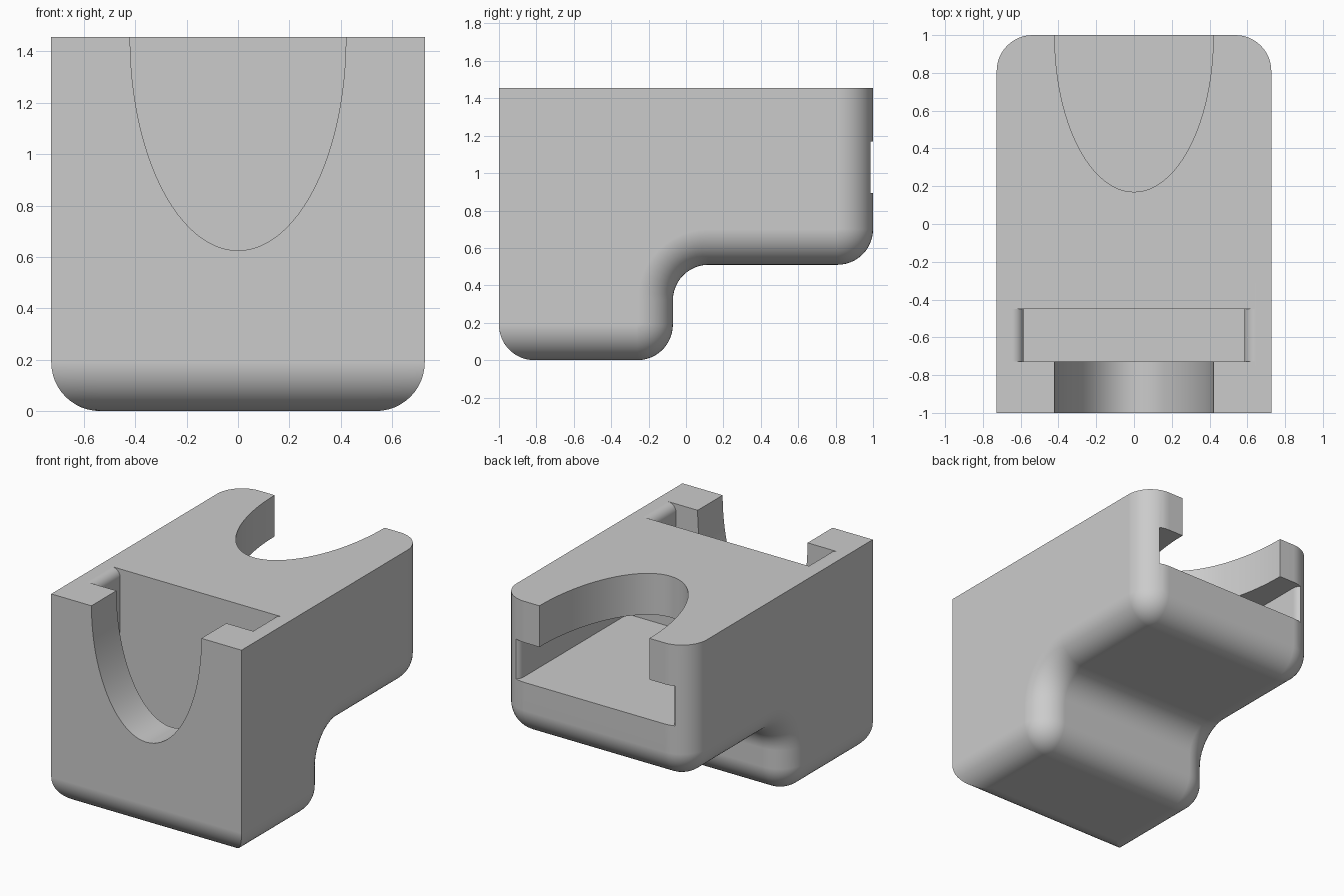
import bpy, bmesh, math

cube = bpy.data.objects.get("Cube")
if cube:
    bpy.data.objects.remove(cube, do_unlink=True)

W, H = 0.727, 1.455          # half width, height
R = 0.19                     # fillet radius
STEP_Y, STEP_Z = -0.07, 0.51  # underside step
N = 12                       # segments per fillet

grey = bpy.data.materials.new("plain_grey")
grey.use_nodes = True
grey.diffuse_color = (0.6, 0.6, 0.6, 1)
bsdf = next(n for n in grey.node_tree.nodes if n.type == 'BSDF_PRINCIPLED')
bsdf.inputs["Base Color"].default_value = (0.6, 0.6, 0.6, 1)


def make_object(name, bm):
    bmesh.ops.remove_doubles(bm, verts=bm.verts, dist=1e-5)
    bmesh.ops.recalc_face_normals(bm, faces=bm.faces)
    mesh = bpy.data.meshes.new(name)
    bm.to_mesh(mesh)
    bm.free()
    mesh.materials.append(grey)
    obj = bpy.data.objects.new(name, mesh)
    bpy.context.collection.objects.link(obj)
    return obj


def arc(cx, cy, r, a0, a1, n=N):
    return [(cx + r * math.cos(math.radians(a0 + (a1 - a0) * i / n)),
             cy + r * math.sin(math.radians(a0 + (a1 - a0) * i / n))) for i in range(n + 1)]


def loft(rings):
    bm = bmesh.new()
    loops = [[bm.verts.new(p) for p in ring] for ring in rings]
    k = len(loops[0])
    for a, b in zip(loops, loops[1:]):
        for i in range(k):
            j = (i + 1) % k
            bm.faces.new((a[i], a[j], b[j], b[i]))
    bm.faces.new(loops[0])
    bm.faces.new(loops[-1])
    return bm


def side_profile(phi):
    """Stepped side outline, shrunk by the side fillet at angle phi."""
    o = R * (1 - math.cos(math.radians(phi)))
    pts = [(-1, H)]
    pts += arc(-1 + R, R, R, 180, 270 - phi)                  # front bottom
    pts += arc(STEP_Y - R, R, R - o, 270, 360)                # rear of lower block
    pts += arc(STEP_Y + R, STEP_Z - R, R + o, 180, 90)        # inner step
    pts += arc(1 - R, STEP_Z + R, R - o, 270, 360)            # back bottom
    return pts + [(1 - o, H)]


# Main body, lofted across its width with rounded sides
phis = [90 * i / N for i in range(N + 1)]
stations = [(-1, p) for p in reversed(phis)] + [(1, p) for p in phis]
body = make_object("holder_body", loft([
    [(s * (W - R + R * math.sin(math.radians(p))), y, z) for y, z in side_profile(p)]
    for s, p in stations]))

# Outlines of the cuts as (x, depth)
SLOT_W, LIP, SLOT_D = 0.585, 0.06, 1.2
half_slot = [(SLOT_W, SLOT_D)] + arc(SLOT_W + LIP, LIP, LIP, 180, 270, 8) + [(SLOT_W + LIP, -0.1)]
slot = half_slot + [(-x, d) for x, d in reversed(half_slot)]
notch = [(0.42, -0.1)] + [
    (0.42 * math.cos(math.pi * i / 48), 0.83 * math.sin(math.pi * i / 48)) for i in range(49)
] + [(-0.42, -0.1)]


def upright(x, d, t):        # cut entering from the top
    return (x, t, H - d)


def level(x, d, t):          # cut entering from the back
    return (x, 1 - d, t)


cuts = [("front_slot", slot, upright, -0.727, -0.45),
        ("front_notch", notch, upright, -1.1, -0.6),
        ("back_slot", slot, level, 0.895, 1.17),
        ("top_notch", notch, level, 1.05, 1.6)]

bpy.ops.object.select_all(action='DESELECT')
bpy.context.view_layer.objects.active = body
body.select_set(True)
for name, outline, place, t0, t1 in cuts:
    cutter = make_object(name, loft([[place(x, d, t) for x, d in outline] for t in (t0, t1)]))
    cutter.hide_render = True
    mod = body.modifiers.new(name, 'BOOLEAN')
    mod.operation = 'DIFFERENCE'
    mod.solver = 'EXACT'
    mod.object = cutter
    bpy.ops.object.modifier_apply(modifier=name)
    bpy.data.objects.remove(cutter, do_unlink=True)

# Smooth fillets, crisp edges, flat large faces
bpy.ops.object.shade_smooth_by_angle(angle=math.radians(30))
normals = body.modifiers.new("weighted_normals", 'WEIGHTED_NORMAL')
normals.keep_sharp = True
